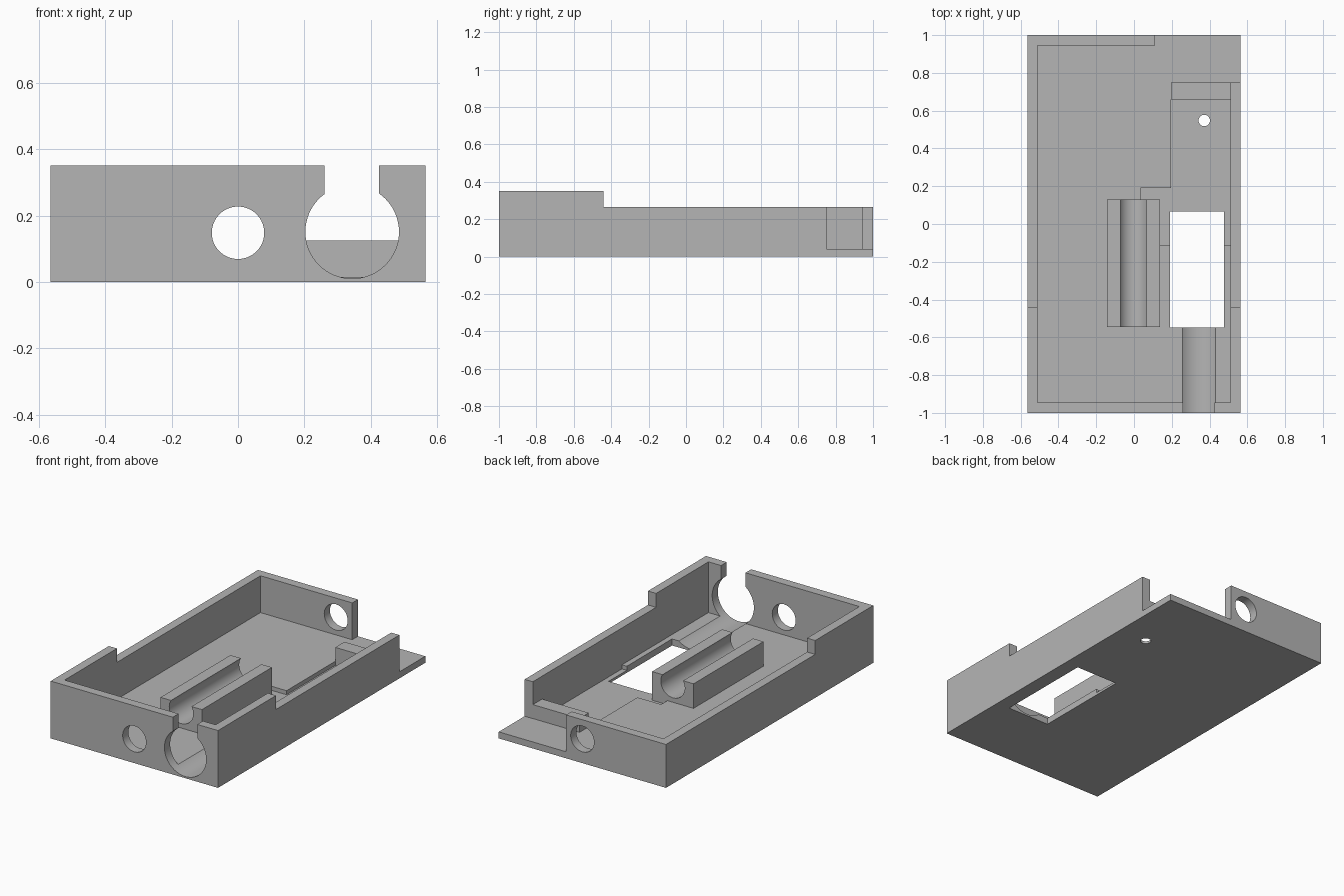
import bpy, bmesh
from math import pi
from mathutils import Matrix, Vector

default = bpy.data.objects.get("Cube")
if default:
    bpy.data.objects.remove(default, do_unlink=True)

grey = bpy.data.materials.new("plain_grey")
grey.use_nodes = True
color = (0.46, 0.46, 0.46, 1)
grey.diffuse_color = color
grey.node_tree.nodes["Principled BSDF"].inputs["Base Color"].default_value = color


def finish(name, bm):
    bmesh.ops.recalc_face_normals(bm, faces=bm.faces)
    mesh = bpy.data.meshes.new(name)
    bm.to_mesh(mesh)
    bm.free()
    mesh.materials.append(grey)
    obj = bpy.data.objects.new(name, mesh)
    bpy.context.collection.objects.link(obj)
    return obj


def box(name, x, y, z):
    """Box from (low, high) ranges on each axis."""
    bm = bmesh.new()
    bmesh.ops.create_cube(bm, size=1)
    for v in bm.verts:
        v.co = Vector([(r[0] + r[1]) / 2 + c * (r[1] - r[0])
                       for c, r in zip(v.co, (x, y, z))])
    return finish(name, bm)


def rod(name, center, radius, length, axis="Y"):
    bm = bmesh.new()
    turn = Matrix.Rotation(pi / 2, 4, "X") if axis == "Y" else Matrix()
    bmesh.ops.create_cone(bm, cap_ends=True, segments=64, radius1=radius, radius2=radius,
                          depth=length, matrix=Matrix.Translation(center) @ turn)
    return finish(name, bm)


def side_profile(name, half_width, points):
    """Extrude a (y, z) outline across x."""
    bm = bmesh.new()
    face = bm.faces.new([bm.verts.new((-half_width, y, z)) for y, z in points])
    new = bmesh.ops.extrude_face_region(bm, geom=[face])["geom"]
    verts = [g for g in new if isinstance(g, bmesh.types.BMVert)]
    bmesh.ops.translate(bm, verts=verts, vec=(2 * half_width, 0, 0))
    return finish(name, bm)


def cut(target, *cutters):
    """Subtract each cutter in turn, then discard it."""
    bpy.context.view_layer.objects.active = target
    for cutter in cutters:
        cutter.hide_render = True
        mod = target.modifiers.new("cut", "BOOLEAN")
        mod.operation, mod.solver, mod.object = "DIFFERENCE", "EXACT", cutter
        bpy.ops.object.modifier_apply(modifier=mod.name)
        bpy.data.objects.remove(cutter, do_unlink=True)


W, WALL, FLOOR, POCKET = 0.565, 0.055, 0.04, 0.015
BORE_Z = 0.148

# Open tray with a raised front section
tray = side_profile("tray", W, [(-1, 0), (1, 0), (1, 0.265), (-0.44, 0.265),
                                (-0.44, 0.35), (-1, 0.35)])
cut(tray,
    box("interior", (WALL - W, W - WALL), (WALL - 1, 1 - WALL), (FLOOR, 1)),
    box("open_corner", (0.11, 1), (0.75, 2), (FLOOR, 1)),
    # Stepped pocket in the floor
    box("pocket_front", (0.035, W - WALL), (-0.11, 0.19), (POCKET, 0.1)),
    box("pocket_back", (0.195, W - WALL), (0.1, 0.7), (POCKET, 0.1)),
    # Floor openings
    box("window", (0.19, 0.477), (-0.547, 0.065), (-1, 0.1)),
    rod("screw_hole", (0.372, 0.548, 0), 0.03, 1, "Z"),
    # Large front port, its floor groove and the slot above it
    rod("port", (0.344, -1, 0.151), 0.141, 0.92),
    box("slot", (0.26, 0.425), (-1.1, -0.9), (0.15, 1)),
    # Shaft holes through the front and back walls
    rod("shaft_bore", (0, 0, BORE_Z), 0.079, 3))

# Low wall across the back of the pocket
cross_wall = box("cross_wall", (0.195, W - WALL + 0.01), (0.66, 0.749), (0.01, 0.125))

# Cradle block with a round trough
cradle = box("shaft_cradle", (-0.142, 0.138), (-0.545, 0.13), (0.01, 0.19))
cut(cradle, rod("trough", (-0.002, 0, BORE_Z), 0.081, 3))

for obj in (tray, cross_wall, cradle):
    bpy.ops.object.select_all(action="DESELECT")
    obj.select_set(True)
    bpy.context.view_layer.objects.active = obj
    bpy.ops.object.shade_smooth_by_angle()
